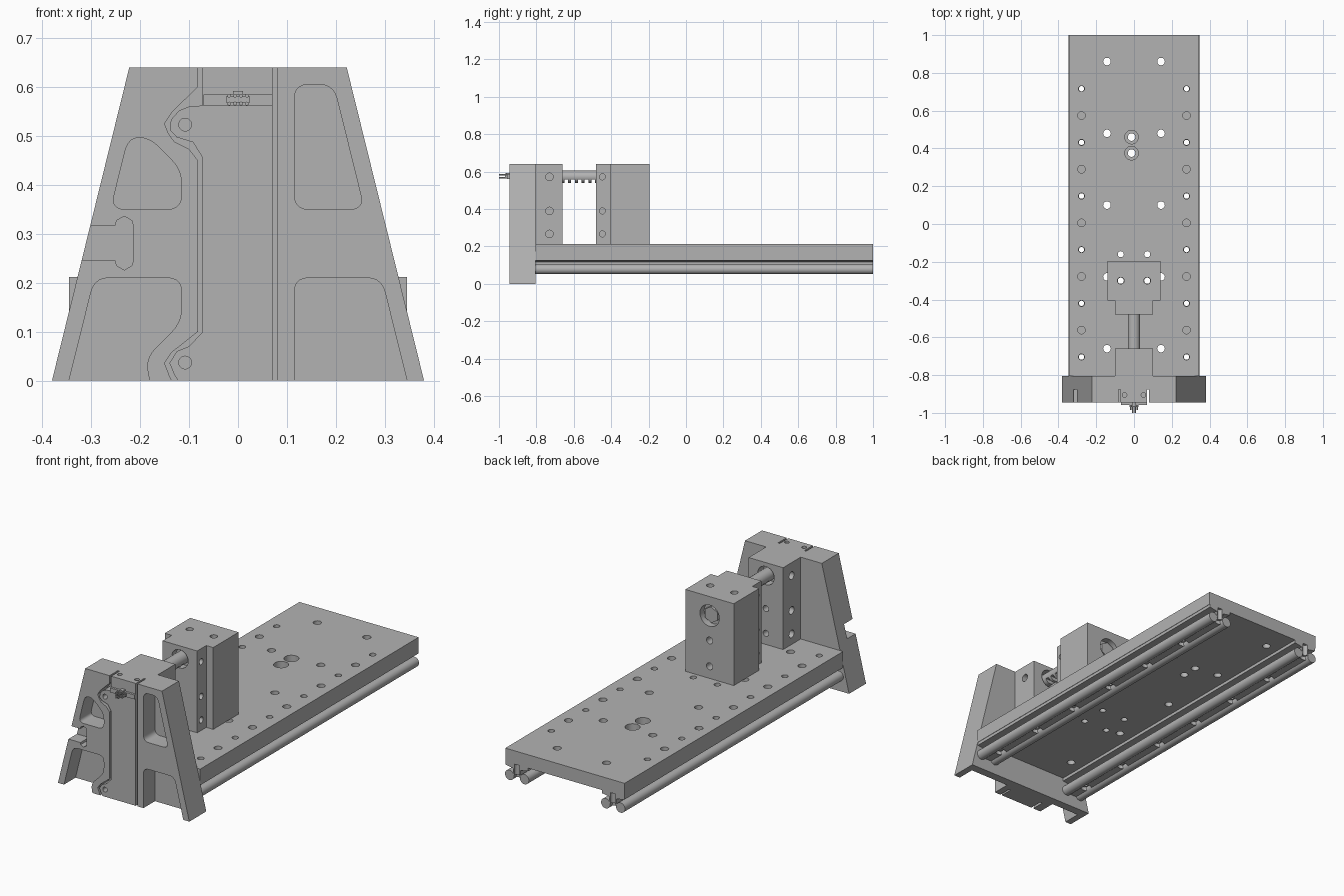
import bpy
import bmesh
import math
from mathutils import Vector, Matrix

cube = bpy.data.objects.get("Cube")
if cube:
    bpy.data.objects.remove(cube, do_unlink=True)

metal = bpy.data.materials.new("machined grey")
metal.use_nodes = True
GREY = (0.45, 0.45, 0.45, 1)
metal.diffuse_color = GREY
metal.node_tree.nodes["Principled BSDF"].inputs["Base Color"].default_value = GREY

TURN = {"x": Matrix.Rotation(math.pi / 2, 4, "Y"),
        "y": Matrix.Rotation(math.pi / 2, 4, "X"),
        "z": Matrix.Identity(4)}


def finish(name, bm):
    bmesh.ops.recalc_face_normals(bm, faces=bm.faces)
    mesh = bpy.data.meshes.new(name)
    bm.to_mesh(mesh)
    bm.free()
    mesh.materials.append(metal)
    obj = bpy.data.objects.new(name, mesh)
    bpy.context.collection.objects.link(obj)
    return obj


def add_box(bm, xs, ys, zs):
    low, high = Vector((xs[0], ys[0], zs[0])), Vector((xs[1], ys[1], zs[1]))
    size = Matrix.Diagonal((high - low).to_4d())
    size[3][3] = 1
    bmesh.ops.create_cube(bm, size=1, matrix=Matrix.Translation((low + high) / 2) @ size)


def add_rod(bm, centre, radius, length, axis, sides=24):
    bmesh.ops.create_cone(bm, cap_ends=True, segments=sides, radius1=radius, radius2=radius,
                          depth=length, matrix=Matrix.Translation(centre) @ TURN[axis])


def add_prism(bm, profile, front, back):
    near = [bm.verts.new((x, front, z)) for x, z in profile]
    far = [bm.verts.new((x, back, z)) for x, z in profile]
    bm.faces.new(near)
    bm.faces.new(far[::-1])
    for i in range(len(near)):
        j = (i + 1) % len(near)
        bm.faces.new((near[j], near[i], far[i], far[j]))


def rounded(profile, radius):
    """Round every corner of a closed profile."""
    points = [Vector(p) for p in profile]
    result = []
    for i, p in enumerate(points):
        a, b = points[i - 1] - p, points[(i + 1) % len(points)] - p
        start = p + a.normalized() * min(radius, a.length * 0.45)
        end = p + b.normalized() * min(radius, b.length * 0.45)
        for k in range(6):
            t = k / 5
            result.append(start * (1 - t) ** 2 + p * 2 * t * (1 - t) + end * t * t)
    return result


def boxes(name, *spans):
    bm = bmesh.new()
    for span in spans:
        add_box(bm, *span)
    return finish(name, bm)


def cut(part, cutter):
    mod = part.modifiers.new("cut", "BOOLEAN")
    mod.operation, mod.solver, mod.object = "DIFFERENCE", "EXACT", cutter
    mod.use_self = True
    bpy.context.view_layer.objects.active = part
    bpy.ops.object.modifier_apply(modifier=mod.name)
    bpy.data.objects.remove(cutter, do_unlink=True)


def drill(part, centres, radius, length, axis):
    bm = bmesh.new()
    for c in centres:
        add_rod(bm, c, radius, length, axis)
    cut(part, finish("drill", bm))


def carve(part, profile, depth):
    bm = bmesh.new()
    add_prism(bm, profile, FRONT - 0.05, FRONT + depth)
    cut(part, finish("carver", bm))


def smooth(obj):
    bpy.ops.object.select_all(action="DESELECT")
    obj.select_set(True)
    bpy.context.view_layer.objects.active = obj
    bpy.ops.object.shade_smooth_by_angle(angle=math.radians(30))


FRONT, BACK, TOP, DECK = -0.945, -0.805, 0.64, 0.212
RAIL_X, PITCH = 0.278, 0.284
SIDES = (-1, 1)
bolt_rows = [1 - PITCH * i for i in range(7)]

# Tapered end wall with lightening pockets
bm = bmesh.new()
add_prism(bm, [(-0.38, 0), (0.38, 0), (0.222, TOP), (-0.222, TOP)], FRONT, BACK)
end_wall = finish("end_wall", bm)
pockets = [
    [(0.115, 0.35), (0.258, 0.35), (0.195, 0.605), (0.115, 0.605)],
    [(0.115, -0.1), (0.37, -0.1), (0.293, 0.21), (0.115, 0.21)],
    [(-0.26, 0.35), (-0.115, 0.35), (-0.115, 0.43), (-0.18, 0.496), (-0.224, 0.496)],
    [(-0.37, -0.1), (-0.17, -0.05), (-0.19, 0.045), (-0.115, 0.12), (-0.115, 0.21), (-0.293, 0.21)],
]
for pocket in pockets:
    carve(end_wall, rounded(pocket, 0.03), 0.095)

# Side notch with relieved inner corners
lower = [(-0.45, 0.245), (-0.25, 0.245), (-0.248, 0.235), (-0.232, 0.226), (-0.217, 0.235), (-0.214, 0.245)]
carve(end_wall, lower + [(x, 0.562 - z) for x, z in reversed(lower)], 0.07)

# Narrow flexure slots beside the central carriage
carve(end_wall, [(0.07, -0.1), (0.08, -0.1), (0.08, 0.7), (0.07, 0.7)], 0.07)
outer = [(-0.082, 0.7), (-0.082, 0.6), (-0.135, 0.548), (-0.15, 0.525), (-0.142, 0.505),
         (-0.13, 0.488), (-0.1, 0.473), (-0.082, 0.45), (-0.082, 0.1), (-0.135, 0.058),
         (-0.15, 0.036), (-0.14, 0.01), (-0.125, -0.02)]
inner = [(-0.11, -0.02), (-0.13, 0.012), (-0.14, 0.036), (-0.125, 0.06), (-0.1, 0.07),
         (-0.072, 0.1), (-0.072, 0.455), (-0.092, 0.487), (-0.125, 0.497), (-0.139, 0.512),
         (-0.137, 0.533), (-0.12, 0.552), (-0.1, 0.56), (-0.072, 0.562), (-0.072, 0.7)]
carve(end_wall, outer + inner, 0.07)
drill(end_wall, [(-0.108, FRONT, z) for z in (0.037, 0.523)], 0.013, 0.14, "y")
drill(end_wall, [(s * 0.05, -0.905, TOP) for s in SIDES], 0.012, 0.1, "z")
smooth(end_wall)

# Small sensor on the front of the carriage
sensor_bar = boxes("sensor_bar", ((-0.07, 0.07), (-0.957, FRONT), (0.561, 0.584)))
bm = bmesh.new()
add_box(bm, (-0.025, 0.025), (-0.968, -0.957), (0.568, 0.58))
add_box(bm, (-0.01, 0.01), (-0.965, FRONT), (0.584, 0.592))
for x in (-0.018, -0.006, 0.006, 0.018):
    tip = -1 if abs(x) < 0.01 else -0.985
    for z in (0.566, 0.582):
        add_rod(bm, (x, (tip - 0.957) / 2, z), 0.004, -0.957 - tip, "y", 8)
finish("sensor_pins", bm)

# Base plate with its hole pattern
base_plate = boxes("base_plate", ((-0.345, 0.345), (BACK, 1), (0.142, DECK)))
deck_z = 0.18
drill(base_plate, [(s * 0.143, y, deck_z) for s in SIDES for y in (0.86, 0.48, 0.1, -0.28, -0.66)],
      0.02, 0.2, "z")
drill(base_plate, [(s * RAIL_X, y, deck_z) for s in SIDES for y in bolt_rows[1:]], 0.016, 0.2, "z")
drill(base_plate, [(s * RAIL_X, y - PITCH / 2, deck_z) for s in SIDES for y in bolt_rows[1:6]],
      0.02, 0.2, "z")
drill(base_plate, [(s * 0.07, y, deck_z) for s in SIDES for y in (-0.16, -0.3)], 0.016, 0.2, "z")
centre_holes = [(-0.013, y) for y in (0.46, 0.375)]
drill(base_plate, [(x, y, DECK) for x, y in centre_holes], 0.036, 0.07, "z")
drill(base_plate, [(x, y, deck_z) for x, y in centre_holes], 0.02, 0.2, "z")
smooth(base_plate)

# Twin-shaft guide rails under the plate
for side, label in ((-1, "right"), (1, "left")):
    x = side * RAIL_X
    web = [(0.065, 0.142), (0.065, 0.126), (0.02, 0.118), (0.02, 0.092), (0.035, 0.088), (0.035, 0.066)]
    bm = bmesh.new()
    add_prism(bm, [(x + a, z) for a, z in web] + [(x - a, z) for a, z in reversed(web)], BACK, 1)
    rail = finish(label + "_rail_web", bm)
    drill(rail, [(x, y, 0.1) for y in bolt_rows], 0.014, 0.2, "z")
    drill(rail, [(x, y, 0.05) for y in bolt_rows], 0.026, 0.07, "z")
    smooth(rail)
    bm = bmesh.new()
    for s in SIDES:
        add_rod(bm, (x + s * 0.043, (BACK + 1) / 2, 0.078), 0.026, 1 - BACK, "y")
    smooth(finish(label + "_rail_shafts", bm))

# Bearing blocks standing on the plate
ROD_Z = 0.572
fixed_block = boxes("fixed_block", ((-0.1, 0.1), (BACK, -0.66), (DECK, TOP)))
nut_block = boxes("nut_block", ((-0.14, 0.14), (-0.405, -0.195), (DECK, TOP)))
nut_nose = boxes("nut_nose", ((-0.1, 0.1), (-0.48, -0.405), (DECK, TOP)))
for block, y, radius in ((fixed_block, -0.73, 0.02), (nut_nose, -0.447, 0.016)):
    for s in SIDES:
        drill(block, [(s * 0.1, y, z) for z in (ROD_Z, 0.39, 0.267)], radius, 0.09, "x")
drill(fixed_block, [(0, -0.66, ROD_Z)], 0.048, 0.1, "y")
drill(fixed_block, [(0, -0.66, z) for z in (0.4, 0.27)], 0.016, 0.1, "y")
drill(nut_nose, [(0, -0.48, ROD_Z)], 0.048, 0.08, "y")
drill(nut_block, [(s * 0.07, -0.3, 0.42) for s in SIDES], 0.018, 0.6, "z")
drill(nut_block, [(0, -0.195, 0.54)], 0.056, 0.07, "y")
drill(nut_block, [(0, -0.195, z) for z in (0.41, 0.275)], 0.018, 0.1, "y")
for block in (fixed_block, nut_block, nut_nose):
    smooth(block)

# Hexagonal nut sunk into the rear bore
bm = bmesh.new()
add_rod(bm, (0, -0.222, 0.54), 0.042, 0.03, "y", 6)
finish("bore_nut", bm)

# Toothed rod between the blocks
bm = bmesh.new()
add_rod(bm, (0, -0.57, ROD_Z), 0.033, 0.28, "y")
toothed_rod = finish("toothed_rod", bm)
teeth = [((-0.05, 0.05), (y, y + 0.02), (0.5, 0.558)) for y in [-0.65 + 0.036 * i for i in range(5)]]
cut(toothed_rod, boxes("tooth_cutter", *teeth))
smooth(toothed_rod)
